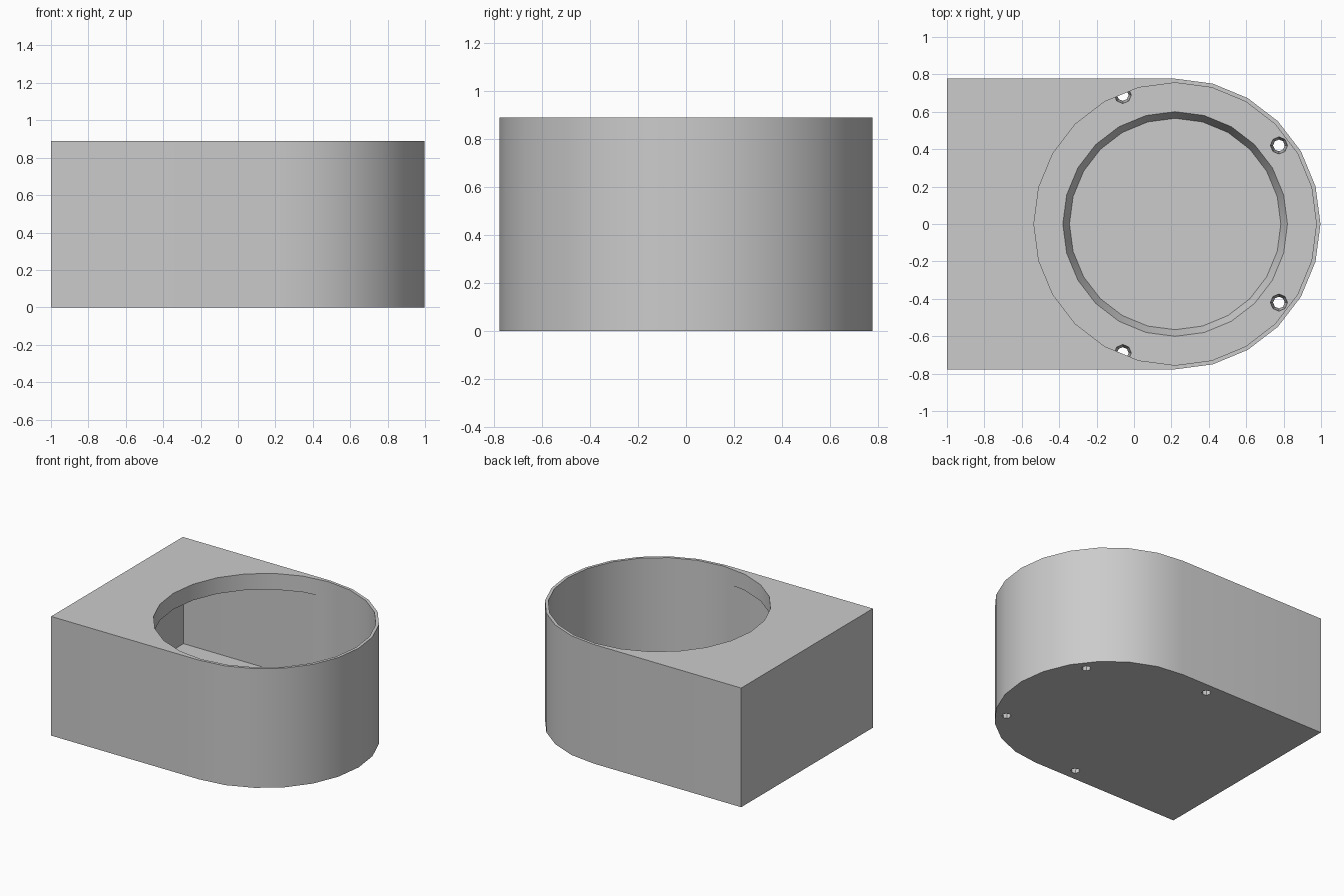
import bpy
import bmesh
from math import cos, sin, radians

if "Cube" in bpy.data.objects:
    bpy.data.objects.remove(bpy.data.objects["Cube"])

CX = 0.22        # axis of the round end
HEIGHT = 0.89
FLOOR = 0.11     # top of the inner floor

grey = bpy.data.materials.new("plain grey")
grey.use_nodes = True
colour = (0.6, 0.6, 0.6, 1)
grey.diffuse_color = colour
grey.node_tree.nodes["Principled BSDF"].inputs["Base Color"].default_value = colour


def circle(x, y, r, n):
    return [(x + r * cos(radians(360 * i / n)), y + r * sin(radians(360 * i / n)))
            for i in range(n)]


def d_shape(left, r):
    """Square on the left, half round on the right."""
    arc = [(CX + r * cos(radians(a)), r * sin(radians(a))) for a in range(-90, 91, 15)]
    return arc + [(left, r), (left, -r)]


def loft(name, lower, upper, z0, z1):
    """Closed solid between two outlines with equal point counts."""
    bm = bmesh.new()
    a = [bm.verts.new((x, y, z0)) for x, y in lower]
    b = [bm.verts.new((x, y, z1)) for x, y in upper]
    n = len(a)
    bm.faces.new(a[::-1])
    bm.faces.new(b)
    for i in range(n):
        j = (i + 1) % n
        bm.faces.new((a[i], a[j], b[j], b[i]))
    mesh = bpy.data.meshes.new(name)
    bm.to_mesh(mesh)
    bm.free()
    mesh.materials.append(grey)
    obj = bpy.data.objects.new(name, mesh)
    bpy.context.collection.objects.link(obj)
    return obj


# Outer body
outline = d_shape(-1, 0.777)
body = loft("housing", outline, outline, 0, HEIGHT)

# Hollow chamber, round top opening and shallow floor recess
chamber = d_shape(-0.975, 0.75)
bore = circle(CX, 0, 0.755, 24)
cutters = [
    loft("chamber_cutter", chamber, chamber, FLOOR, 0.77),
    loft("opening_cutter", bore, bore, FLOOR + 0.005, 1.0),
    loft("recess_cutter", circle(CX, 0, 0.565, 24), circle(CX, 0, 0.605, 24), 0.03, FLOOR + 0.01),
]

# Tapered screw holes through the floor
for side in (-1, 1):
    for x, y in ((0.775, 0.42), (-0.06, 0.69)):
        cutters.append(loft("screw_hole_cutter", circle(x, side * y, 0.03, 8),
                            circle(x, side * y, 0.047, 8), -0.01, FLOOR + 0.01))

bpy.context.view_layer.objects.active = body
for cutter in cutters:
    cutter.hide_render = True
    mod = body.modifiers.new("cut", 'BOOLEAN')
    mod.operation = 'DIFFERENCE'
    mod.solver = 'EXACT'
    mod.object = cutter
    bpy.ops.object.modifier_apply(modifier=mod.name)
    bpy.data.objects.remove(cutter)

# Smooth walls with sharp rims
bpy.ops.object.select_all(action='DESELECT')
body.select_set(True)
bpy.ops.object.shade_smooth_by_angle(angle=radians(30))
